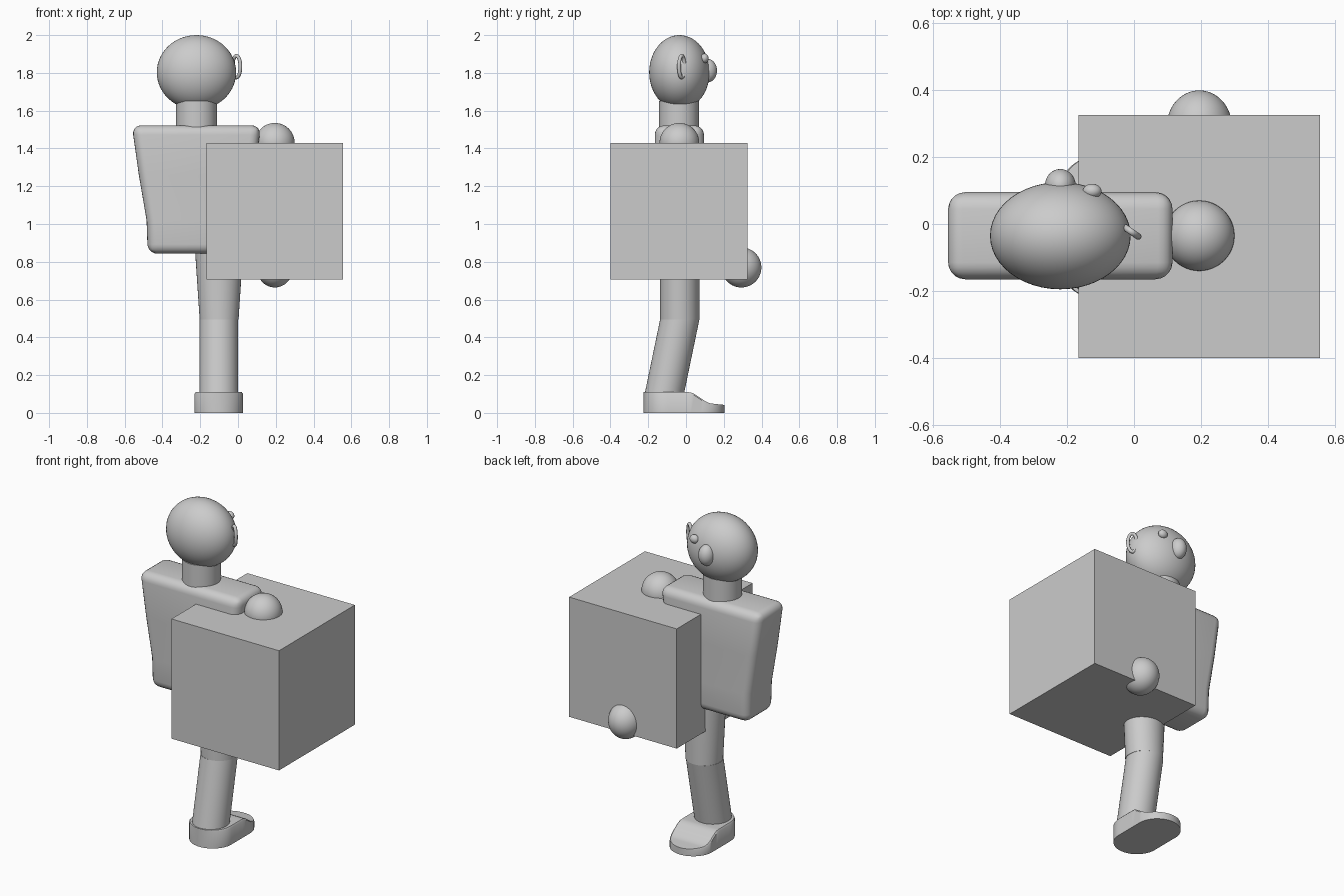
import bpy, bmesh, math
from mathutils import Vector, Matrix

if "Cube" in bpy.data.objects:
    bpy.data.objects.remove(bpy.data.objects["Cube"])


def finish(bm, name, angle=30, smooth=True):
    bmesh.ops.recalc_face_normals(bm, faces=bm.faces)
    mesh = bpy.data.meshes.new(name)
    bm.to_mesh(mesh)
    bm.free()
    obj = bpy.data.objects.new(name, mesh)
    bpy.context.collection.objects.link(obj)
    bpy.ops.object.select_all(action='DESELECT')
    obj.select_set(True)
    bpy.context.view_layer.objects.active = obj
    if smooth:
        bpy.ops.object.shade_smooth_by_angle(angle=math.radians(angle))
    return obj


def loft(name, rings, angle=30, smooth=True):
    bm = bmesh.new()
    loops = [[bm.verts.new(p) for p in ring] for ring in rings]
    n = len(loops[0])
    for a, b in zip(loops, loops[1:]):
        for i in range(n):
            j = (i + 1) % n
            bm.faces.new((a[i], a[j], b[j], b[i]))
    bm.faces.new(loops[0])
    bm.faces.new(loops[-1])
    return finish(bm, name, angle, smooth)


def ellipse(x, y, z, rx, ry, n=40):
    return [(x + rx * math.cos(2 * math.pi * i / n),
             y + ry * math.sin(2 * math.pi * i / n), z) for i in range(n)]


def rect(x0, x1, y0, y1, z):
    return [(x0, y0, z), (x1, y0, z), (x1, y1, z), (x0, y1, z)]


def ball(name, centre, radii):
    bm = bmesh.new()
    mat = Matrix.Translation(centre) @ Matrix.Diagonal((*radii, 1))
    bmesh.ops.create_uvsphere(bm, u_segments=48, v_segments=28, radius=1, matrix=mat)
    return finish(bm, name, 60)


# Head and face (facing +y)
ball("head", (-0.22, -0.035, 1.803), (0.21, 0.16, 0.197))
ball("nose", (-0.22, 0.115, 1.812), (0.046, 0.049, 0.062))
ball("eye", (-0.125, 0.098, 1.877), (0.028, 0.022, 0.025))

# Ear: flattened ring angled out from the head
across = Vector((0.82, -0.57, 0))
out = Vector((0.57, 0.82, 0))
ear_centre = Vector((-0.008, -0.023, 1.833))
ear = []
for i in range(32):
    a = 2 * math.pi * i / 32
    radial = across * math.cos(a) + Vector((0, 0, 1)) * math.sin(a)
    c = ear_centre + across * 0.025 * math.cos(a) + Vector((0, 0, 0.057 * math.sin(a)))
    ear.append([c + radial * 0.010 * math.cos(2 * math.pi * k / 10)
                + out * 0.010 * math.sin(2 * math.pi * k / 10) for k in range(10)])
bm = bmesh.new()
v = [[bm.verts.new(p) for p in r] for r in ear]
for i in range(32):
    for k in range(10):
        bm.faces.new((v[i][k], v[(i + 1) % 32][k],
                      v[(i + 1) % 32][(k + 1) % 10], v[i][(k + 1) % 10]))
finish(bm, "ear", 80)

# Neck
loft("neck", [ellipse(-0.22, -0.037, z, 0.108, 0.106) for z in (1.46, 1.65)])

# Torso: tapered slab with rounded edges
torso = loft("torso", [rect(-0.478, 0.038, -0.165, 0.095, 0.843),
                       rect(-0.484, 0.044, -0.165, 0.095, 1.02),
                       rect(-0.525, 0.085, -0.165, 0.095, 1.26),
                       rect(-0.562, 0.122, -0.165, 0.095, 1.522)], smooth=False)
bev = torso.modifiers.new("rounding", 'BEVEL')
bev.width = 0.05
bev.segments = 5
bev.limit_method = 'ANGLE'
bev.angle_limit = math.radians(40)
bpy.ops.object.modifier_apply(modifier="rounding")
bpy.ops.object.shade_smooth_by_angle(angle=math.radians(40))

# Leg
loft("thigh", [ellipse(-0.10, -0.033, 0.90, 0.130, 0.104),
               ellipse(-0.10, -0.033, 0.495, 0.103, 0.104)])
loft("shin", [ellipse(-0.102, -0.033, 0.495, 0.103, 0.104),
              ellipse(-0.102, -0.117, 0.09, 0.103, 0.104)])


# Shoe: cross-sections from heel to toe
def shoe_height(y):
    t = min(max((y - 0.02) / 0.11, 0), 1)
    s = 0.4 * t + 0.6 * t * t * (3 - 2 * t)
    return 0.11 - 0.06 * s - 0.008 * max(0, (y - 0.13) / 0.075)


def shoe_section(y, w):
    h, x = shoe_height(y), -0.102
    return [(x - w, y, 0), (x + w, y, 0), (x + w, y, h - 0.008),
            (x + w * 0.95, y, h), (x - w * 0.95, y, h), (x - w, y, h - 0.008)]


sections = []
for i in range(13):
    a = 0.06 + (math.pi / 2 - 0.06) * i / 12
    sections.append(shoe_section(-0.10 - 0.125 * math.cos(a), 0.128 * math.sin(a)))
sections += [shoe_section(-0.10 + 0.18 * i / 10, 0.128) for i in range(1, 10)]
for i in range(13):
    a = math.pi / 2 - (math.pi / 2 - 0.06) * i / 12
    sections.append(shoe_section(0.08 + 0.125 * math.cos(a), 0.128 * math.sin(a)))
loft("shoe", sections, 40)

# Arm: shoulder and hand balls joined by a bent arm inside the crate
ball("shoulder", (0.195, -0.035, 1.43), (0.105, 0.105, 0.105))
ball("hand", (0.195, 0.293, 0.77), (0.097, 0.106, 0.106))
loft("upper_arm", [ellipse(0.195, -0.035, z, 0.09, 0.09) for z in (1.43, 1.05)])
loft("forearm", [ellipse(0.195, -0.035, 1.05, 0.09, 0.09),
                 ellipse(0.195, 0.22, 0.80, 0.075, 0.075)])

# Crate surrounding the arm
loft("crate", [rect(-0.166, 0.555, -0.40, 0.326, z) for z in (0.705, 1.43)], smooth=False)
